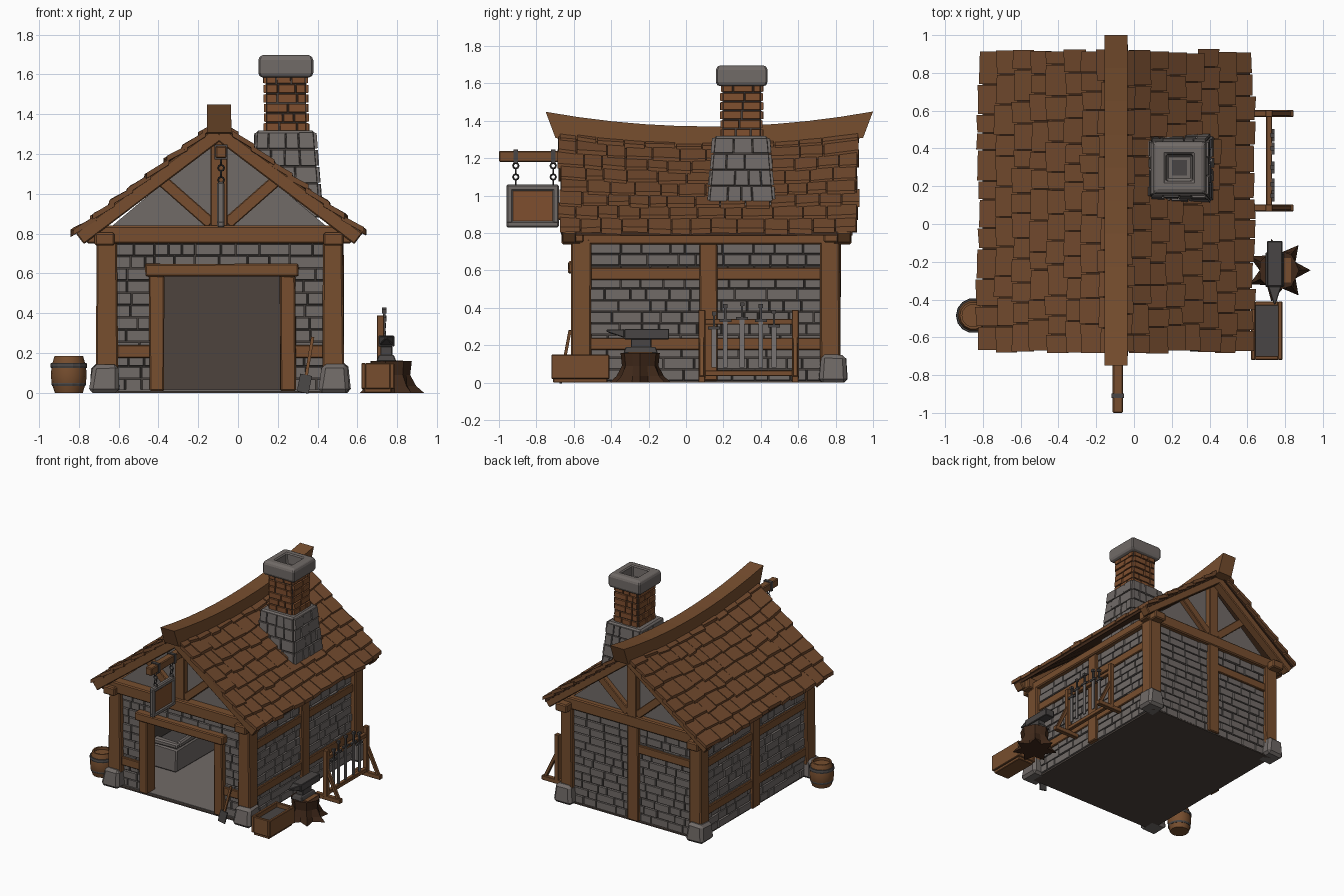
import bpy, bmesh, math, random
from mathutils import Vector

if "Cube" in bpy.data.objects:
    bpy.data.objects.remove(bpy.data.objects["Cube"])

random.seed(7)
CX = -0.095          # centre line of the house


def material(name, r, g, b):
    m = bpy.data.materials.new(name)
    m.diffuse_color = [(c / 255) ** 2.2 for c in (r, g, b)] + [1]
    m.use_nodes = True
    m.node_tree.nodes["Principled BSDF"].inputs["Base Color"].default_value = m.diffuse_color
    return m


WOOD = material("beam wood", 118, 79, 50)
ROOF = material("shingle wood", 113, 75, 49)
DARKWOOD = material("shadowed wood", 66, 45, 32)
STONE = material("stone", 112, 106, 103)
MORTAR = material("mortar", 72, 66, 63)
BRICK = material("brick", 126, 80, 50)
DARK = material("interior dark", 78, 69, 64)
METAL = material("dark iron", 74, 71, 70)
STEEL = material("steel", 118, 114, 112)


def hexa(bm, pts):
    v = [bm.verts.new(p) for p in pts]
    for f in ((3, 2, 1, 0), (4, 5, 6, 7), (0, 1, 5, 4), (1, 2, 6, 5), (2, 3, 7, 6), (3, 0, 4, 7)):
        bm.faces.new([v[i] for i in f])


def box(bm, x0, x1, y0, y1, z0, z1, taper=0, j=0):
    r = lambda: random.uniform(-j, j)
    t = taper
    hexa(bm, [(x + r(), y + r(), z0) for x, y in ((x0, y0), (x1, y0), (x1, y1), (x0, y1))] +
         [(x + r(), y + r(), z1 + r()) for x, y in
          ((x0 + t, y0 + t), (x1 - t, y0 + t), (x1 - t, y1 - t), (x0 + t, y1 - t))])


def beam(bm, p, q, w, h):
    p, q = Vector(p), Vector(q)
    d = (q - p).normalized()
    ref = Vector((0, 1, 0)) if abs(d.y) < 0.9 else Vector((1, 0, 0))
    a = ref.cross(d).normalized() * h / 2
    b = d.cross(a).normalized() * w / 2
    hexa(bm, [c + o for c in (p, q) for o in (-a - b, a - b, a + b, b - a)])


def lathe(bm, profile, n, cx, cy, turn=0, scale=1):
    rings = [[bm.verts.new((cx + r * scale * math.cos(turn + 2 * math.pi * i / n),
                            cy + r * scale * math.sin(turn + 2 * math.pi * i / n), z))
              for i in range(n)] for r, z in profile]
    for a, b in zip(rings, rings[1:]):
        for i in range(n):
            bm.faces.new((a[i], a[(i + 1) % n], b[(i + 1) % n], b[i]))
    bm.faces.new(rings[0][::-1])
    bm.faces.new(rings[-1])


def masonry(bm, a, b, c, d, rows, length, thick, gap=0.006):
    """Staggered blocks on the quad a-b-c-d (bottom left, bottom right, top right, top left)."""
    a, b, c, d = map(Vector, (a, b, c, d))
    n = (b - a).cross(d - a).normalized()
    at = lambda u, v: a.lerp(b, u).lerp(d.lerp(c, u), v)
    width, height = (b - a).length, (d - a).length
    gu, gv = gap / width / 2, gap / height / 2
    for r in range(rows):
        u = 0
        while u < 1:
            step = length * random.uniform(0.55, 1.35) / width
            e = 1 if u + step > 1 - 0.4 * length / width else u + step
            v0, v1 = r / rows + gv, (r + 1) / rows - gv
            out = n * thick * random.uniform(0.6, 1.2)
            hexa(bm, [at(u + gu, v0), at(e - gu, v0), at(e - gu, v1), at(u + gu, v1)] +
                 [at(p, q) + out for p, q in ((u + 1.6 * gu, v0 + gv / 2), (e - 1.6 * gu, v0 + gv / 2),
                                              (e - 1.6 * gu, v1 - gv / 2), (u + 1.6 * gu, v1 - gv / 2))])
            u = e


def part(name, mat, build, bevel=0, smooth=False):
    bm = bmesh.new()
    build(bm)
    bmesh.ops.recalc_face_normals(bm, faces=bm.faces)
    me = bpy.data.meshes.new(name)
    bm.to_mesh(me)
    bm.free()
    me.materials.append(mat)
    ob = bpy.data.objects.new(name, me)
    bpy.context.collection.objects.link(ob)
    if bevel:
        m = ob.modifiers.new("worn edges", "BEVEL")
        m.width, m.segments = bevel, 1
    if smooth:
        bpy.context.view_layer.objects.active = ob
        ob.select_set(True)
        bpy.ops.object.shade_smooth_by_angle(angle=math.radians(40))
        ob.select_set(False)
    return ob


def boxes(name, mat, items, bevel=0, **kw):
    return part(name, mat, lambda bm: [box(bm, *i, **kw) for i in items], bevel)


def beams(name, mat, items, bevel=0):
    return part(name, mat, lambda bm: [beam(bm, *i) for i in items], bevel)


# Floor and wall cores
boxes("ground_slab", DARK, [(-0.67, 0.48, -0.6, 0.8, 0, 0.01)])
boxes("floor", STONE, [(-0.62, 0.43, -0.58, 0.75, 0.01, 0.016)])
boxes("wall_cores", MORTAR, [(-0.67, -0.62, -0.56, 0.78, 0.01, 0.8), (0.43, 0.48, -0.56, 0.78, 0.01, 0.8),
      (-0.62, 0.43, 0.73, 0.78, 0.01, 0.8), (-0.62, -0.4, -0.56, -0.51, 0.01, 0.8),
      (0.24, 0.43, -0.56, -0.51, 0.01, 0.8), (-0.4, 0.24, -0.56, -0.51, 0.6, 0.8)])
boxes("inner_back_wall", DARK, [(-0.62, 0.43, 0.722, 0.73, 0.016, 0.8)])


# Stone facing on all four walls
def facing(bm):
    for x0, x1, z0, rows in ((-0.63, -0.42, 0.01, 12), (0.26, 0.44, 0.01, 12), (-0.42, 0.26, 0.63, 2)):
        masonry(bm, (x0, -0.56, z0), (x1, -0.56, z0), (x1, -0.56, 0.75), (x0, -0.56, 0.75), rows, 0.11, 0.014)
    masonry(bm, (0.44, 0.78, 0.01), (-0.63, 0.78, 0.01), (-0.63, 0.78, 0.75), (0.44, 0.78, 0.75), 12, 0.13, 0.014)
    for x, y0, y1 in ((0.48, -0.52, 0.74), (-0.67, 0.74, -0.52)):
        masonry(bm, (x, y0, 0.01), (x, y1, 0.01), (x, y1, 0.75), (x, y0, 0.75), 12, 0.13, 0.014)


part("wall_stones", STONE, facing)

# Timber frame
boxes("corner_posts", WOOD, [(x, x + 0.105, y, y + 0.105, 0.1, 0.77) for x in (-0.71, 0.425) for y in (-0.61, 0.72)],
      0.008, j=0.006)
boxes("corner_stones", STONE, [(x, x + 0.16, y, y + 0.16, 0, 0.145) for x in (-0.75, 0.405) for y in (-0.655, 0.705)],
      0.02, taper=0.015, j=0.008)
boxes("middle_posts", WOOD, [(x, x + 0.06, 0.07, 0.165, 0.01, 0.76) for x in (-0.7, 0.455)] +
      [(-0.15, -0.05, 0.77, 0.815, 0.01, 0.77)], 0.006, j=0.004)
boxes("side_rails", WOOD, [(x, x + 0.04, y0, y1, z, z + 0.065) for x in (-0.695, 0.465) for z in (0.175, 0.55)
      for y0, y1 in ((-0.52, 0.08), (0.15, 0.74))], 0.005)
boxes("end_rails", WOOD, [(-0.62, -0.14, 0.77, 0.808, 0.55, 0.615), (-0.62, -0.42, -0.592, -0.55, 0.175, 0.24),
      (0.27, 0.44, -0.592, -0.55, 0.175, 0.24)], 0.005)
boxes("wall_plates", WOOD, [(x, x + 0.1, -0.665, 0.885, 0.74, 0.805) for x in (-0.72, 0.43)], 0.008)
boxes("tie_beams", WOOD, [(-0.76, 0.57, y, y + 0.085, 0.75, 0.84) for y in (-0.63, 0.735)], 0.008)
boxes("door_frame", WOOD, [(-0.445, -0.37, -0.61, -0.5, 0.01, 0.59), (0.21, 0.29, -0.61, -0.5, 0.01, 0.59),
      (-0.465, 0.305, -0.63, -0.5, 0.585, 0.65)], 0.007, j=0.004)

# Gables
for end, y, out in (("front", -0.555, -1), ("back", 0.775, 1)):
    def infill(bm):
        tri = [(CX - 0.56, 0.82), (CX + 0.56, 0.82), (CX, 1.29)]
        a, b = ([bm.verts.new((x, yy, z)) for x, z in tri] for yy in (y, y - out * 0.03))
        bm.faces.new(a)
        bm.faces.new(b)
        for i in range(3):
            bm.faces.new((a[i], a[(i + 1) % 3], b[(i + 1) % 3], b[i]))
    part(end + "_gable_infill", STONE, infill)
    yb = y + out * 0.015
    beams(end + "_gable_braces", WOOD, [((CX, yb, 0.83), (CX, yb, 1.29), 0.06, 0.085)] +
          [((CX + s * 0.04, yb, 0.85), (CX + s * 0.29, yb, 1.07), 0.05, 0.06) for s in (-1, 1)], 0.005)
    yr = y + out * 0.07
    beams(end + "_rafters", WOOD, [((CX + s * 0.7, yr, 0.775), (CX, yr, 1.305), 0.075, 0.07) for s in (-1, 1)], 0.006)


# Sagging roof
def slope(side, t, y, lift=0):
    s = (y - 0.12) / 0.85
    return (CX + side * 0.73 * (1 - t), y, 0.81 + t * (0.5 + 0.07 * s * s) + lift)


def underlay(bm):
    ys = [-0.65 + 1.54 * i / 8 for i in range(9)]
    for side in (-1, 1):
        for y0, y1 in zip(ys, ys[1:]):
            hexa(bm, [slope(side, t, y, l) for l in (-0.04, -0.012)
                      for t, y in ((0.03, y0), (1, y0), (1, y1), (0.03, y1))])


def shingles(bm):
    rows = 8
    for side in (-1, 1):
        for r in range(rows):
            y, end = -0.68 + random.uniform(-0.01, 0.01), 0.92
            while y < end - 0.01:
                e = y + random.uniform(0.09, 0.17)
                e = end + random.uniform(-0.015, 0.01) if e > end - 0.07 else e
                t0 = (r + random.uniform(-0.12, 0.12)) / rows
                t1 = min(1, (r + 1.25) / rows)
                k = random.uniform(0.012, 0.022)
                tilt = random.uniform(-0.012, 0.012)
                a, b = y + 0.003, e - 0.003
                hexa(bm, [slope(side, t, yy, l) for base in (-0.028, 0)
                          for t, yy, l in ((t0, a, k + base), (t0 + tilt, b, k + base),
                                           (t1, b, base - 0.004), (t1, a, base - 0.004))])
                y = e


def ridge(bm):
    ys = [-0.75 + 1.75 * i / 10 for i in range(11)]
    top = lambda y: 1.37 + 0.08 * ((y - 0.12) / 0.88) ** 2
    low = lambda y: 0.12 + (y - 0.12) * 0.94
    for a, b in zip(ys, ys[1:]):
        hexa(bm, [(CX + x, low(y), top(y) - 0.14) for x, y in ((-0.062, a), (0.062, a), (0.062, b), (-0.062, b))] +
             [(CX + x, y, top(y)) for x, y in ((-0.06, a), (0.06, a), (0.06, b), (-0.06, b))])
    bmesh.ops.remove_doubles(bm, verts=bm.verts, dist=0.0005)


part("roof_underlay", DARKWOOD, underlay)
part("roof_shingles", ROOF, shingles)
part("ridge_beam", WOOD, ridge)


# Chimney
def stack_faces(bm, lo, hi, rows, length, thick):
    def ring(x0, x1, y0, y1, z):
        return [(x0, y0, z), (x1, y0, z), (x1, y1, z), (x0, y1, z)]
    p, q = ring(*lo), ring(*hi)
    for i in range(4):
        k = (i + 1) % 4
        masonry(bm, p[i], p[k], q[k], q[i], rows, length, thick)


base_lo, base_hi = (0.075, 0.415, 0.115, 0.475, 0.88), (0.095, 0.38, 0.155, 0.435, 1.31)
shaft_lo, shaft_hi = (0.14, 0.345, 0.195, 0.4, 1.31), (0.14, 0.34, 0.195, 0.4, 1.6)


def stack_core(bm):
    for lo, hi in ((base_lo, base_hi), (shaft_lo, shaft_hi)):
        hexa(bm, [(b[i], b[k], b[4]) for b in (lo, hi) for i, k in ((0, 2), (1, 2), (1, 3), (0, 3))])


part("chimney_core", MORTAR, stack_core)
part("chimney_base_stones", STONE, lambda bm: stack_faces(bm, base_lo, base_hi, 5, 0.11, 0.013))
boxes("chimney_ledge", STONE, [(0.09, 0.385, 0.15, 0.44, 1.29, 1.318)], 0.012)
part("chimney_bricks", BRICK, lambda bm: stack_faces(bm, shaft_lo, shaft_hi, 6, 0.09, 0.012))
part("chimney_cap", STONE, lambda bm: lathe(bm, [(0.125, 1.585), (0.138, 1.6), (0.138, 1.68), (0.122, 1.697),
     (0.072, 1.697), (0.066, 1.61)], 4, 0.24, 0.298, math.pi / 4, math.sqrt(2)), 0.008)
boxes("flue", METAL, [(0.2, 0.28, 0.258, 0.338, 1.6, 1.615)])

# Hanging sign
beams("sign_arm", WOOD, [((-0.085, -1, 1.21), (-0.085, -0.54, 1.21), 0.055, 0.06)], 0.006)
boxes("sign_frame", STONE, [(-0.105, -0.068, -0.96, -0.68, 0.83, 0.865), (-0.105, -0.068, -0.96, -0.68, 1.025, 1.06),
      (-0.105, -0.068, -0.96, -0.925, 0.85, 1.04), (-0.105, -0.068, -0.715, -0.68, 0.85, 1.04)], 0.008)
boxes("sign_panel", BRICK, [(-0.097, -0.076, -0.94, -0.7, 0.85, 1.04)])
boxes("arm_bands", METAL, [(-0.118, -0.052, y - 0.012, y + 0.012, 1.173, 1.247) for y in (-0.91, -0.71)])
for y in (-0.91, -0.71):
    for i in range(4):
        bpy.ops.mesh.primitive_torus_add(major_segments=8, minor_segments=4, major_radius=0.015, minor_radius=0.005,
                                         location=(-0.085, y, 1.07 + i * 0.03),
                                         rotation=(math.pi / 2, 0, math.pi / 2 * (i % 2)))
        link = bpy.context.object
        link.name = "chain_link"
        link.data.materials.append(METAL)

# Barrel
part("barrel", WOOD, lambda bm: lathe(bm, [(0.07, 0), (0.086, 0.05), (0.09, 0.09), (0.086, 0.135), (0.072, 0.185),
     (0.06, 0.185), (0.06, 0.165)], 14, -0.85, -0.485), smooth=True)
for z, r in ((0.035, 0.084), (0.125, 0.09)):
    part("barrel_hoop", METAL, lambda bm: lathe(bm, [(r, z), (r + 0.003, z + 0.01), (r, z + 0.025)], 14, -0.85, -0.485))


# Stump with spread roots, and anvil
def stump(bm):
    n, rings = 14, []
    for z, thin, wide in ((0, 0.1, 0.17), (0.035, 0.095, 0.13), (0.09, 0.09, 0.1), (0.16, 0.1, 0.108)):
        rings.append([bm.verts.new((0.765 + (wide if i % 2 else thin) * math.cos(2 * math.pi * i / n + 0.45),
                                    -0.245 + (wide if i % 2 else thin) * math.sin(2 * math.pi * i / n + 0.45), z))
                      for i in range(n)])
    for a, b in zip(rings, rings[1:]):
        for i in range(n):
            bm.faces.new((a[i], a[(i + 1) % n], b[(i + 1) % n], b[i]))
    bm.faces.new(rings[0])
    bm.faces.new(rings[-1])


def anvil(bm):
    box(bm, 0.695, 0.795, -0.335, -0.15, 0.158, 0.19, taper=0.012)
    box(bm, 0.715, 0.775, -0.295, -0.185, 0.185, 0.235)
    box(bm, 0.705, 0.785, -0.33, -0.09, 0.232, 0.288)
    hexa(bm, [(0.71, -0.33, 0.24), (0.78, -0.33, 0.24), (0.78, -0.33, 0.286), (0.71, -0.33, 0.286),
              (0.74, -0.425, 0.272), (0.75, -0.425, 0.272), (0.75, -0.425, 0.284), (0.74, -0.425, 0.284)])


part("stump", DARKWOOD, stump)
boxes("stump_top", WOOD, [(0.7, 0.83, -0.31, -0.18, 0.158, 0.163)])
part("anvil", METAL, anvil, 0.004)

# Water trough
boxes("trough", WOOD, [(0.62, 0.642, -0.72, -0.41, 0.02, 0.15), (0.762, 0.785, -0.72, -0.41, 0.02, 0.15),
      (0.64, 0.765, -0.72, -0.698, 0.02, 0.15), (0.64, 0.765, -0.432, -0.41, 0.02, 0.15),
      (0.635, 0.77, -0.71, -0.42, 0.0, 0.04)], 0.004)
boxes("trough_water", METAL, [(0.64, 0.765, -0.7, -0.43, 0.04, 0.115)])

# Weapon rack
rack = [((0.715, 0.07, 0.325), (0.715, 0.6, 0.325), 0.03, 0.03), ((0.715, 0.07, 0.05), (0.715, 0.6, 0.05), 0.03, 0.03)]
for y in (0.085, 0.585):
    rack += [((0.625, y, 0.018), (0.845, y, 0.018), 0.035, 0.035), ((0.715, y, 0.02), (0.715, y, 0.39), 0.036, 0.036),
             ((0.82, y, 0.03), (0.72, y, 0.24), 0.025, 0.025)]
beams("weapon_rack", WOOD, rack, 0.003)
for y, h in ((0.15, 0.36), (0.21, 0.4), (0.3, 0.41), (0.4, 0.4), (0.47, 0.37)):
    boxes("sword_blade", STEEL, [(0.73, 0.738, y - 0.013, y + 0.013, 0.08, h - 0.07)])
    boxes("sword_hilt", METAL, [(0.725, 0.743, y - 0.032, y + 0.032, h - 0.075, h - 0.06),
          (0.728, 0.74, y - 0.006, y + 0.006, h - 0.06, h), (0.723, 0.745, y - 0.012, y + 0.012, h, h + 0.02)])

# Shovel beside the door
beams("shovel_handle", WOOD, [((0.34, -0.66, 0.07), (0.375, -0.62, 0.28), 0.016, 0.016)])
beams("shovel_blade", METAL, [((0.325, -0.67, 0.002), (0.342, -0.66, 0.09), 0.012, 0.06)])

# Hearth inside
boxes("hearth", STONE, [(-0.61, -0.4, -0.2, 0.3, 0.016, 0.2), (-0.61, -0.43, 0.1, 0.28, 0.2, 0.36),
      (-0.61, -0.4, -0.2, -0.15, 0.2, 0.24), (-0.44, -0.4, -0.15, 0.1, 0.2, 0.24)], 0.01, j=0.006)
boxes("hearth_coals", METAL, [(-0.6, -0.44, -0.15, 0.1, 0.198, 0.215)])
